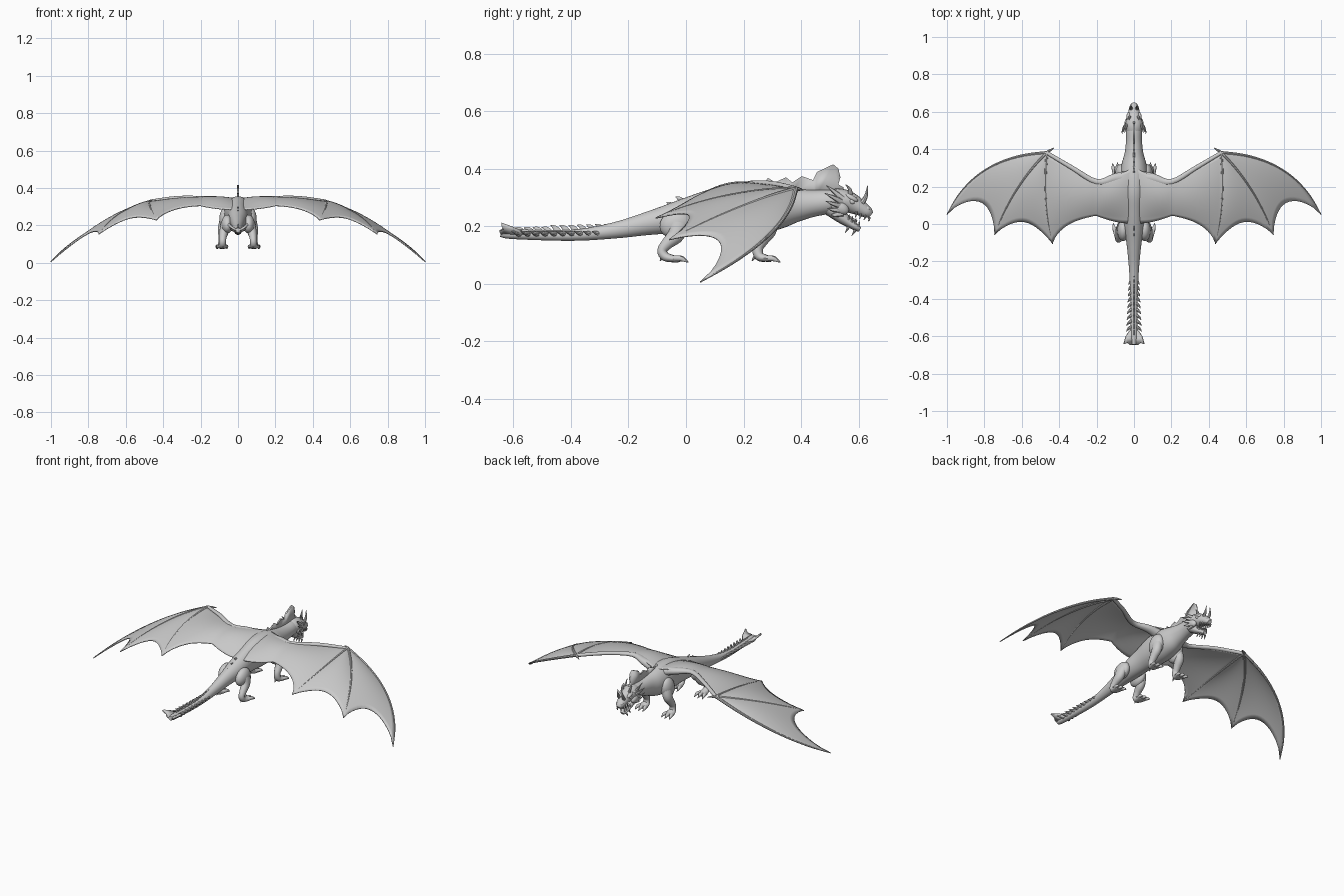
import bpy, bmesh, math
from mathutils import Vector


def finish(name, bm, mirror=False, thick=0, angle=40):
    bmesh.ops.recalc_face_normals(bm, faces=bm.faces)
    me = bpy.data.meshes.new(name)
    bm.to_mesh(me)
    bm.free()
    ob = bpy.data.objects.new(name, me)
    bpy.context.collection.objects.link(ob)
    bpy.ops.object.select_all(action='DESELECT')
    ob.select_set(True)
    bpy.context.view_layer.objects.active = ob
    bpy.ops.object.shade_smooth_by_angle(angle=math.radians(angle))
    if thick:
        so = ob.modifiers.new("Thickness", 'SOLIDIFY')
        so.thickness, so.offset = thick, 0
    if mirror:
        ob.modifiers.new("Mirror", 'MIRROR')
    return ob


def spline(rows, steps):
    """Catmull-Rom through rows of equal length."""
    out = []
    for i in range(len(rows) - 1):
        a, b, c, d = (rows[max(0, min(len(rows) - 1, i + k))] for k in (-1, 0, 1, 2))
        for s in range(steps):
            t = s / steps
            out.append([0.5 * (2 * q + (r - p) * t + (2 * p - 5 * q + 4 * r - w) * t * t
                        + (3 * q - p - 3 * r + w) * t ** 3) for p, q, r, w in zip(a, b, c, d)])
    return out + [list(rows[-1])]


def tube(name, rows, mirror=False, sides=16, steps=4, bm=None):
    """Rows are x, y, z, half width, half height along a path."""
    own = bm is None
    bm = bm or bmesh.new()
    pts = spline(rows, steps)
    rings = []
    for i, p in enumerate(pts):
        t = (Vector(pts[min(i + 1, len(pts) - 1)][:3]) - Vector(pts[max(i - 1, 0)][:3])).normalized()
        ref = Vector((1, 0, 0)) if abs(t.x) < 0.75 else Vector((0, 1, 0))
        side = (ref - t * ref.dot(t)).normalized()
        up = side.cross(t)
        rings.append([bm.verts.new(Vector(p[:3]) + side * max(p[3], .0008) * math.cos(a) + up * max(p[4], .0008) * math.sin(a))
                      for a in (2 * math.pi * k / sides for k in range(sides))])
    for r, q in zip(rings, rings[1:]):
        for k in range(sides):
            bm.faces.new((r[k], r[(k + 1) % sides], q[(k + 1) % sides], q[k]))
    bm.faces.new(rings[0])
    bm.faces.new(rings[-1])
    if own:
        return finish(name, bm, mirror)


def horn(bm, base, mid, tip, r, flat=1.0):
    tube("", [(*base, r * flat, r), (*mid, r * .65 * flat, r * .65), (*tip, .001, .001)], sides=8, bm=bm)


def ellipsoid(name, c, r, tilt=0):
    bm = bmesh.new()
    bmesh.ops.create_uvsphere(bm, u_segments=20, v_segments=12, radius=1)
    for v in bm.verts:
        x, y, z = v.co.x * r[0], v.co.y * r[1], v.co.z * r[2]
        v.co = (c[0] + x, c[1] + y * math.cos(tilt) - z * math.sin(tilt), c[2] + y * math.sin(tilt) + z * math.cos(tilt))
    return finish(name, bm, True)


# Torso, neck and tail in one sweep
tube("body", [(0, -.645, .175, .012, .012), (0, -.6, .172, .017, .017), (0, -.4, .168, .020, .019),
              (0, -.25, .185, .026, .028), (0, -.12, .212, .038, .042), (0, -.02, .232, .052, .058),
              (0, .08, .25, .056, .075), (0, .17, .262, .068, .09), (0, .25, .265, .074, .09),
              (0, .32, .267, .066, .078), (0, .38, .273, .05, .06), (0, .44, .279, .043, .047),
              (0, .50, .285, .042, .042), (0, .54, .285, .036, .036)], sides=28, steps=5)

# Head: cranium and upper jaw, then the open lower jaw
tube("upper_head", [(0, .48, .287, .036, .034), (0, .52, .289, .046, .042), (0, .555, .287, .042, .039),
                    (0, .585, .275, .034, .033), (0, .612, .26, .028, .026), (0, .632, .247, .022, .020),
                    (0, .643, .238, .012, .012)], sides=20)
tube("lower_jaw", [(0, .50, .262, .036, .026), (0, .54, .232, .032, .022), (0, .57, .21, .026, .016),
                   (0, .592, .196, .021, .012), (0, .605, .188, .012, .009)])
tube("tongue", [(0, .53, .248, .014, .008), (0, .565, .232, .013, .006), (0, .595, .217, .004, .003)])
ellipsoid("brow", (.027, .575, .299), (.013, .026, .01), -.5)
ellipsoid("eye", (.034, .577, .285), (.006, .01, .008), -.5)
ellipsoid("nostril", (.014, .631, .261), (.008, .01, .008), -.6)
ellipsoid("cheek", (.034, .535, .265), (.017, .034, .022), -.5)

# Head horns, frill spikes, chin spikes and teeth
bm = bmesh.new()
horn(bm, (.022, .57, .305), (.026, .57, .327), (.027, .555, .345), .010)
horn(bm, (.014, .612, .28), (.016, .626, .305), (.012, .632, .342), .010)
for x, y, z in ((.05, .488, .342), (.062, .482, .315), (.066, .486, .287), (.058, .492, .262), (.048, .505, .24)):
    horn(bm, (.036, .545, .27 + (z - .29) * .5), (x * .85, .515, .275 + (z - .285) * .8), (x, y, z), .011, .7)
for y, z in ((.565, .197), (.588, .186)):
    horn(bm, (.014, y, z), (.016, y - .004, z - .008), (.017, y - .012, z - .02), .006)
for i in range(4):
    f = i / 3
    x = .024 - .012 * f
    horn(bm, (x, .592 + .045 * f, .25 - .018 * f), (x, .592 + .045 * f, .24 - .018 * f),
         (x, .588 + .045 * f, .229 - .012 * f), .0045)
    horn(bm, (x, .565 + .035 * f, .222 - .024 * f), (x, .567 + .035 * f, .232 - .024 * f),
         (x, .568 + .035 * f, .242 - .022 * f), .004)
finish("head_spikes", bm, True)


def plate(name, profile, thick):
    """Flat crest in the middle plane from a y, z outline."""
    bm = bmesh.new()
    fs = [bm.faces.new([bm.verts.new((0, y, z)) for y, z in profile])]
    bmesh.ops.triangulate(bm, faces=fs)
    return finish(name, bm, thick=thick)


# Neck sail with swept points
plate("neck_crest", [(.26, .33), (.275, .352), (.285, .368), (.31, .352), (.335, .35), (.348, .37), (.37, .352),
                     (.39, .35), (.403, .374), (.425, .357), (.442, .36), (.455, .388), (.475, .37), (.498, .375),
                     (.512, .415), (.53, .40), (.537, .37), (.53, .345), (.548, .335), (.545, .30), (.45, .30), (.36, .30)], .009)

# Back and tail ridge, plus side spikes on the tail
bm = bmesh.new()
for i in range(19):
    y = -.01 - .031 * i
    top = .292 + y * .62 if y > -.17 else .1866 + (y + .4) * (.018 if y < -.4 else .0) + max(0, y + .4) ** 1.3 * .05
    h = .022 if y > -.45 else .014
    horn(bm, (0, y, top - .008), (0, y - .012, top + h * .4), (0, y - .027, top + h * .75), .013, .35)
finish("back_spikes", bm)
bm = bmesh.new()
for i in range(10):
    y = -.30 - .031 * i
    w = .026 + .0014 * i
    horn(bm, (.010, y, .172), (w * .8, y - .012, .177), (w + .004, y - .027, .182), .011)
finish("tail_side_spikes", bm, True)

# Tail fin: swept vane on each side
bm = bmesh.new()
bm.faces.new([bm.verts.new(p) for p in ((0, -.55, .172), (.026, -.575, .18), (.042, -.60, .192), (.053, -.642, .208),
                                        (.035, -.634, .19), (.018, -.648, .18), (0, -.635, .172))])
bmesh.ops.triangulate(bm, faces=bm.faces[:])
finish("tail_fin", bm, True, .012)

# Legs with haunches, feet and claws
ellipsoid("haunch", (.057, -.035, .207), (.032, .058, .048), .4)
ellipsoid("shoulder", (.066, .27, .235), (.034, .05, .062), -.3)
tube("hind_leg", [(.066, -.025, .21, .026, .038), (.074, -.035, .17, .025, .03), (.08, -.065, .14, .02, .021),
                  (.082, -.083, .115, .017, .017), (.083, -.072, .094, .02, .016), (.084, -.04, .086, .027, .012),
                  (.085, -.02, .084, .024, .009)], True)
tube("front_leg", [(.07, .28, .235, .027, .036), (.08, .288, .19, .026, .029), (.084, .268, .155, .022, .022),
                   (.086, .25, .125, .018, .019), (.087, .255, .096, .021, .017), (.088, .28, .088, .029, .012),
                   (.089, .297, .085, .026, .009)], True)
bm = bmesh.new()
for x, y in ((.084, -.035), (.088, .285)):
    for k in (-1, 0, 1):
        fwd = .004 if k == 0 else 0
        tube("", [(x + k * .014, y - .015, .088, .01, .01), (x + k * .022, y + .012 + fwd, .088, .010, .010),
                  (x + k * .025, y + .026 + fwd, .083, .006, .007), (x + k * .026, y + .04 + fwd, .074, .001, .001)],
             sides=10, bm=bm)
    horn(bm, (x - .004, y - .035, .098), (x - .004, y - .048, .09), (x - .004, y - .056, .078), .008)
finish("toes", bm, True)

# Wing membrane: columns are curves from leading to trailing edge
wrist = (.465, .382, .33)
columns = [((0, .30, .342), (0, .17, .345), (0, .01, .285)),
           ((.2, .217, .352), (.2, .13, .352), (.2, .045, .305)),
           (wrist, (.49, .12, .325), (.435, -.105, .228)),
           (wrist, (.65, .20, .285), (.745, -.058, .153)),
           (wrist, (.855, .362, .17), (1.0, .05, .006))]
depths = (-.06, .13, .19, .22)


def bez(c, t):
    a, b, d = map(Vector, c)
    return a * (1 - t) ** 2 + b * 2 * t * (1 - t) + d * t * t


bm = bmesh.new()
NS, NV = 14, 16
grid = []
for i, depth in enumerate(depths):
    for s in range(NS + (i == 3)):
        f = s / NS
        arch = 4 * f * (1 - f)
        row = []
        for j in range(NV + 1):
            v = j / NV * (1 - depth * arch ** .8)
            p = bez(columns[i], v).lerp(bez(columns[i + 1], v), f)
            p.z += .012 * arch * math.sin(math.pi * min(v, 1))
            row.append(bm.verts.new(p))
        grid.append(row)
for a, b in zip(grid, grid[1:]):
    for j in range(NV):
        bm.faces.new((a[j], b[j], b[j + 1], a[j + 1]))
bmesh.ops.remove_doubles(bm, verts=bm.verts[:], dist=.0004)
finish("wing_membrane", bm, True, .005, 60)

# Wing arm, finger bones and wrist claw
tube("wing_arm", [(.03, .25, .318, .035, .028), (.10, .245, .335, .026, .02), (.2, .225, .346, .016, .012),
                  (.33, .30, .347, .012, .010), (.465, .38, .329, .010, .010)], True)
bm = bmesh.new()
for c in columns[2:]:
    rows = [(*bez(c, t / 6), .0085 - .001 * t, .0085 - .001 * t) for t in range(7)]
    tube("", rows, sides=8, bm=bm)
horn(bm, (.475, .375, .327), (.45, .393, .329), (.427, .408, .325), .010)
finish("wing_fingers", bm, True)
